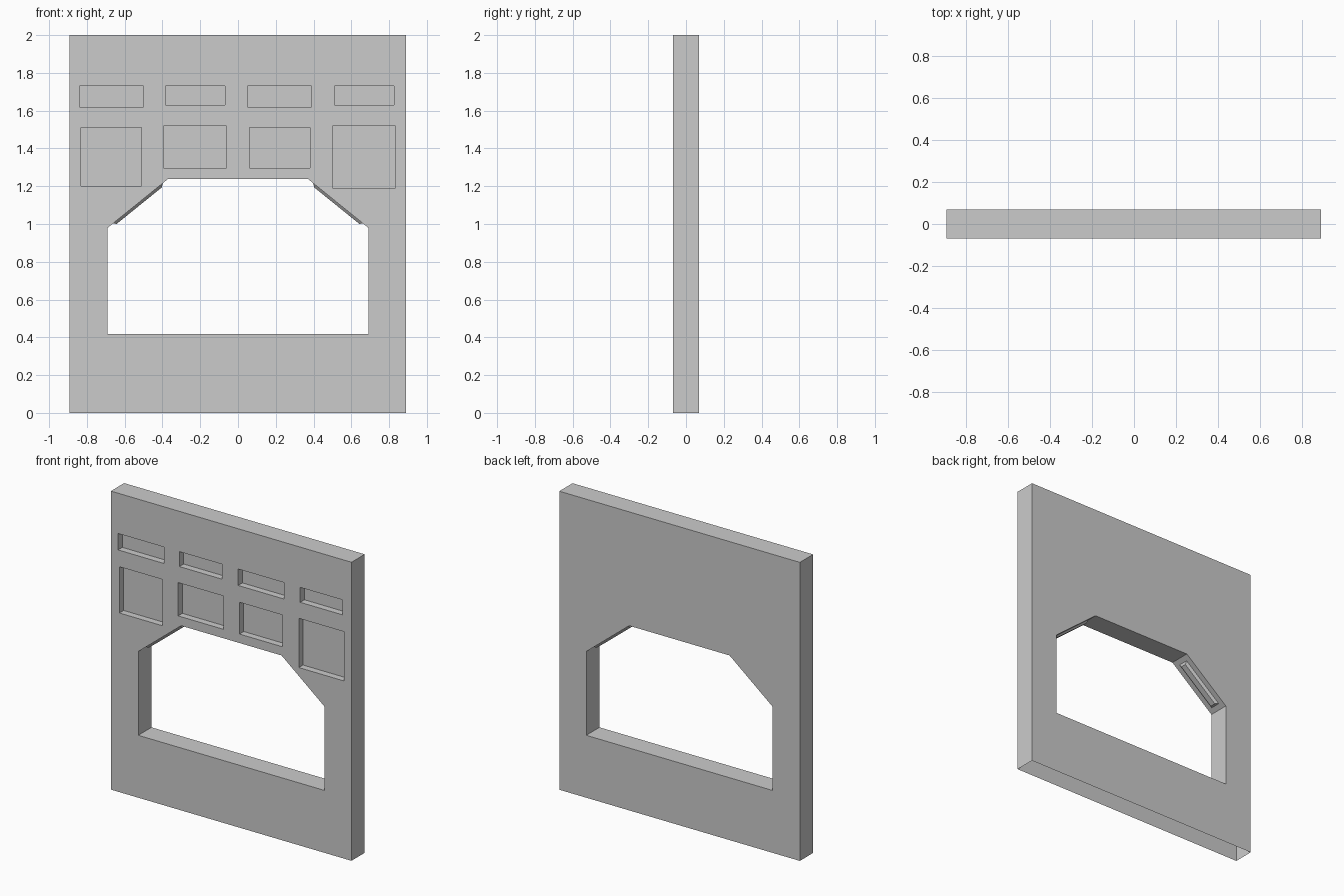
import bpy, bmesh

if "Cube" in bpy.data.objects:
    bpy.data.objects.remove(bpy.data.objects["Cube"])

HALF_T = 0.07      # half of wall thickness
RECESS = 0.045     # depth of the front panels

bm = bmesh.new()


def ring(points, y):
    return [bm.verts.new((x, y, z)) for x, z in points]


def edges_of(vs):
    out = []
    for i, v in enumerate(vs):
        pair = (v, vs[(i + 1) % len(vs)])
        out.append(bm.edges.get(pair) or bm.edges.new(pair))
    return out


def walls(a, b, skip=()):
    n = len(a)
    return [None if i in skip else
            bm.faces.new((a[i], a[(i + 1) % n], b[(i + 1) % n], b[i]))
            for i in range(n)]


def fill(loops):
    edges = [e for vs in loops for e in edges_of(vs)]
    bmesh.ops.triangle_fill(bm, use_beauty=True, use_dissolve=False,
                            edges=edges, normal=(0, -1, 0))


def rect(x0, x1, z0, z1):
    return [(x0, z0), (x1, z0), (x1, z1), (x0, z1)]


outline = rect(-0.893, 0.89, 0, 2)
opening = [(-0.69, 0.418), (0.69, 0.418), (0.69, 0.98),
           (0.372, 1.237), (-0.372, 1.237), (-0.69, 0.98)]
panels = [(-0.84, -0.50, 1.62, 1.73), (-0.385, -0.07, 1.63, 1.73),
          (0.05, 0.39, 1.62, 1.73), (0.51, 0.825, 1.63, 1.73),
          (-0.83, -0.51, 1.20, 1.51), (-0.395, -0.06, 1.297, 1.52),
          (0.06, 0.38, 1.297, 1.51), (0.50, 0.835, 1.19, 1.52)]

# Outer sides (underside left open) and opening sides
out_f, out_b = ring(outline, -HALF_T), ring(outline, HALF_T)
open_f, open_b = ring(opening, -HALF_T), ring(opening, HALF_T)
walls(out_f, out_b, skip=(0,))
jambs = walls(open_f, open_b)

# Recessed front panels
panel_loops = []
for p in panels:
    front = ring(rect(*p), -HALF_T)
    floor = ring(rect(*p), -HALF_T + RECESS)
    walls(front, floor)
    bm.faces.new(floor)
    panel_loops.append(front)

# Front and back faces with their holes
fill([out_f, open_f] + panel_loops)
fill([out_b, open_b])
bmesh.ops.recalc_face_normals(bm, faces=bm.faces[:])

# Raised bevelled pads on the two sloped sides of the opening
slopes = [jambs[2], jambs[4]]
bmesh.ops.inset_individual(bm, faces=slopes, thickness=0.036, use_even_offset=True)
bmesh.ops.inset_individual(bm, faces=slopes, thickness=0.014, depth=0.014,
                           use_even_offset=True)

# Merge the coplanar triangles
bmesh.ops.dissolve_limit(bm, angle_limit=0.001, verts=bm.verts[:], edges=bm.edges[:])

mesh = bpy.data.meshes.new("window_wall")
bm.to_mesh(mesh)
bm.free()
bpy.context.collection.objects.link(bpy.data.objects.new("window_wall", mesh))
